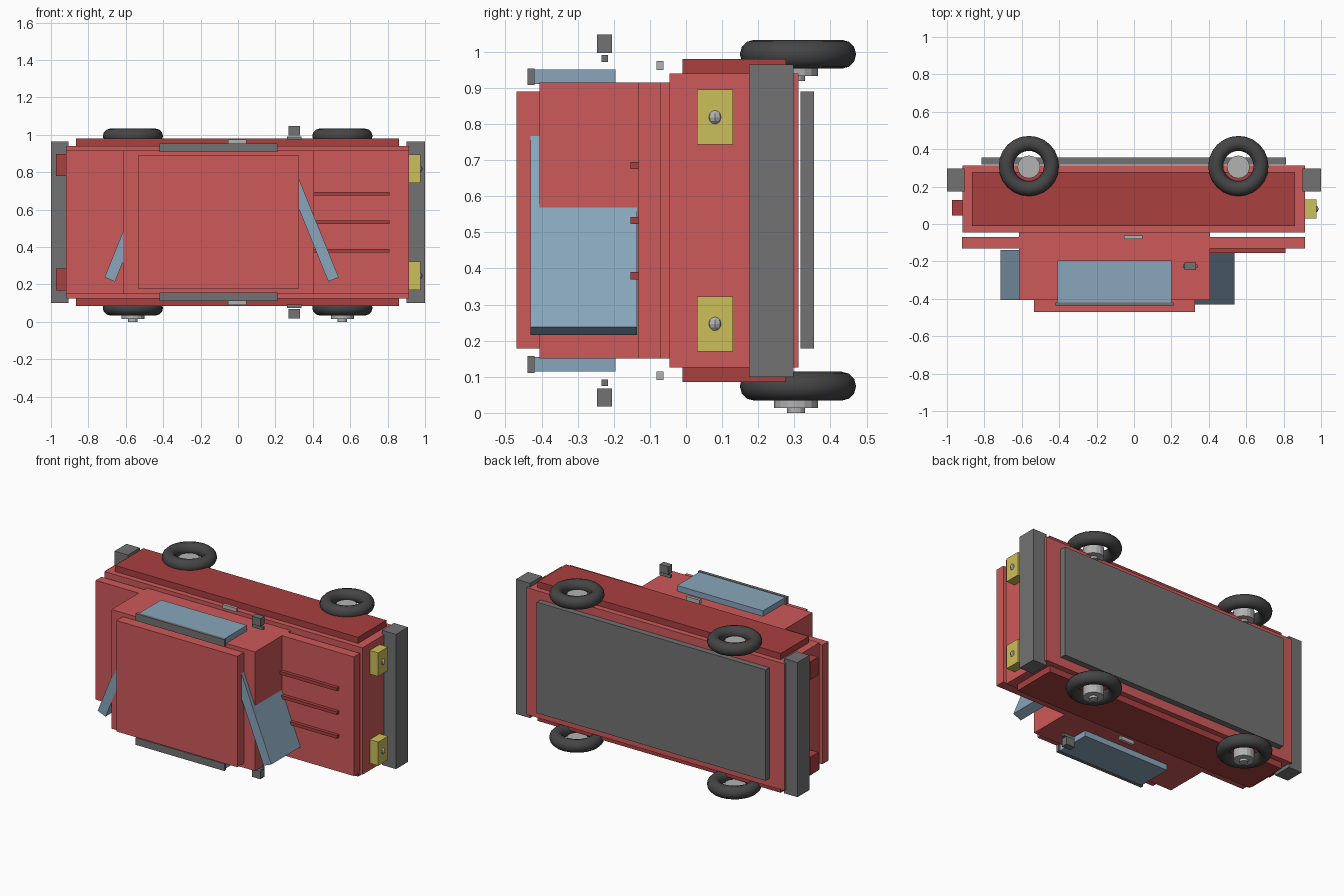
import bpy
from math import radians

if "Cube" in bpy.data.objects:
    bpy.data.objects.remove(bpy.data.objects["Cube"])

ZC = 0.5325  # middle of the car's width; the car lies on its side, roof towards -y


def material(name, rgb):
    m = bpy.data.materials.new(name)
    m.diffuse_color = (*rgb, 1)
    m.use_nodes = True
    m.node_tree.nodes["Principled BSDF"].inputs["Base Color"].default_value = m.diffuse_color
    return m


RED = material("body_red", (0.62, 0.10, 0.10))
DARK_RED = material("dark_red", (0.40, 0.05, 0.05))
GLASS = material("glass_blue", (0.25, 0.38, 0.50))
YELLOW = material("lamp_yellow", (0.60, 0.52, 0.10))
TYRE = material("tyre_black", (0.06, 0.06, 0.06))
GREY = material("trim_grey", (0.17, 0.17, 0.17))
METAL = material("metal", (0.45, 0.45, 0.45))


def finish(name, mat):
    ob = bpy.context.object
    ob.name = name
    ob.data.materials.append(mat)
    return ob


def box(name, mat, x, y, z):
    mid = [(a + b) / 2 for a, b in (x, y, z)]
    bpy.ops.mesh.primitive_cube_add(size=1, location=mid)
    ob = finish(name, mat)
    ob.scale = [b - a for a, b in (x, y, z)]
    return ob


def box_pair(name, mat, x, y, z):
    """A box and its mirror image across the car's middle."""
    box(name + "_left", mat, x, y, z)
    box(name + "_right", mat, x, y, (2 * ZC - z[1], 2 * ZC - z[0]))


def cylinder(name, mat, r, depth, loc, sides=16):
    bpy.ops.mesh.primitive_cylinder_add(vertices=sides, radius=r, depth=depth, location=loc)
    return finish(name, mat)


# Body shell
box("lower_body", RED, (-0.917, 0.915), (-0.045, 0.312), (0.125, 0.94))
box("cabin", RED, (-0.615, 0.405), (-0.405, -0.04), (0.15, 0.915))
box("roof", RED, (-0.535, 0.325), (-0.47, -0.40), (0.178, 0.89))
box("hood", RED, (0.40, 0.915), (-0.132, -0.07), (0.15, 0.915))
box("rear_deck", RED, (-0.92, -0.61), (-0.13, -0.07), (0.15, 0.915))
box_pair("side_panel", DARK_RED, (-0.867, 0.86), (-0.01, 0.277), (0.92, 0.98))
box("underplate", GREY, (-0.815, 0.812), (0.317, 0.355), (0.178, 0.89))

# Hood ribs
for i, z in enumerate((0.38, ZC, 0.685)):
    box(f"hood_rib_{i}", DARK_RED, (0.405, 0.81), (-0.154, -0.13), (z - 0.01, z + 0.01))

# Bumpers
box("front_bumper", GREY, (0.90, 1.0), (0.175, 0.297), (0.10, 0.965))
box("rear_bumper", GREY, (-1.0, -0.905), (0.175, 0.297), (0.10, 0.965))

# Windscreens, tilted slabs
for name, x, y, tilt in (("windscreen", 0.387, (-0.43, -0.135), 22),
                         ("rear_window", -0.562, (-0.405, -0.14), -22)):
    ob = box(name, GLASS, (x - 0.03, x + 0.03), y, (ZC - 0.33, ZC + 0.33))
    ob.rotation_euler.y = radians(180 - tilt)

# Side windows, rain gutters and door handles
box_pair("side_window", GLASS, (-0.41, 0.20), (-0.425, -0.195), (0.91, 0.951))
box_pair("gutter", GREY, (-0.42, 0.21), (-0.439, -0.42), (0.908, 0.954))
box_pair("door_handle", METAL, (-0.053, 0.045), (-0.081, -0.062), (0.95, 0.974))

# Wing mirrors
box_pair("mirror_arm", GREY, (0.262, 0.34), (-0.234, -0.216), (0.972, 0.991))
box_pair("mirror_head", GREY, (0.27, 0.331), (-0.246, -0.205), (0.997, 1.048))

# Lamps
box_pair("headlight", YELLOW, (0.91, 0.975), (0.03, 0.13), (0.743, 0.895))
box_pair("tail_light", DARK_RED, (-0.972, -0.91), (0.045, 0.127), (0.78, 0.897))
for side in (-1, 1):
    bpy.ops.mesh.primitive_uv_sphere_add(segments=8, ring_count=6, radius=0.021,
                                         location=(0.966, 0.08, ZC + side * 0.286))
    finish("headlight_bulb", METAL)

# Wheels: every hub points the same way (towards z = 0)
for x in (-0.562, 0.558):
    for z in (0.074, 0.993):
        bpy.ops.mesh.primitive_torus_add(major_segments=24, minor_segments=12,
                                         major_radius=0.121, minor_radius=0.04,
                                         location=(x, 0.31, z))
        finish("tyre", TYRE)
        bpy.ops.object.shade_smooth_by_angle(angle=radians(40))
        cylinder("hub", METAL, 0.061, 0.06, (x, 0.305, z - 0.03))
        cylinder("hub_cap", METAL, 0.025, 0.03, (x, 0.305, z - 0.059), 12)
